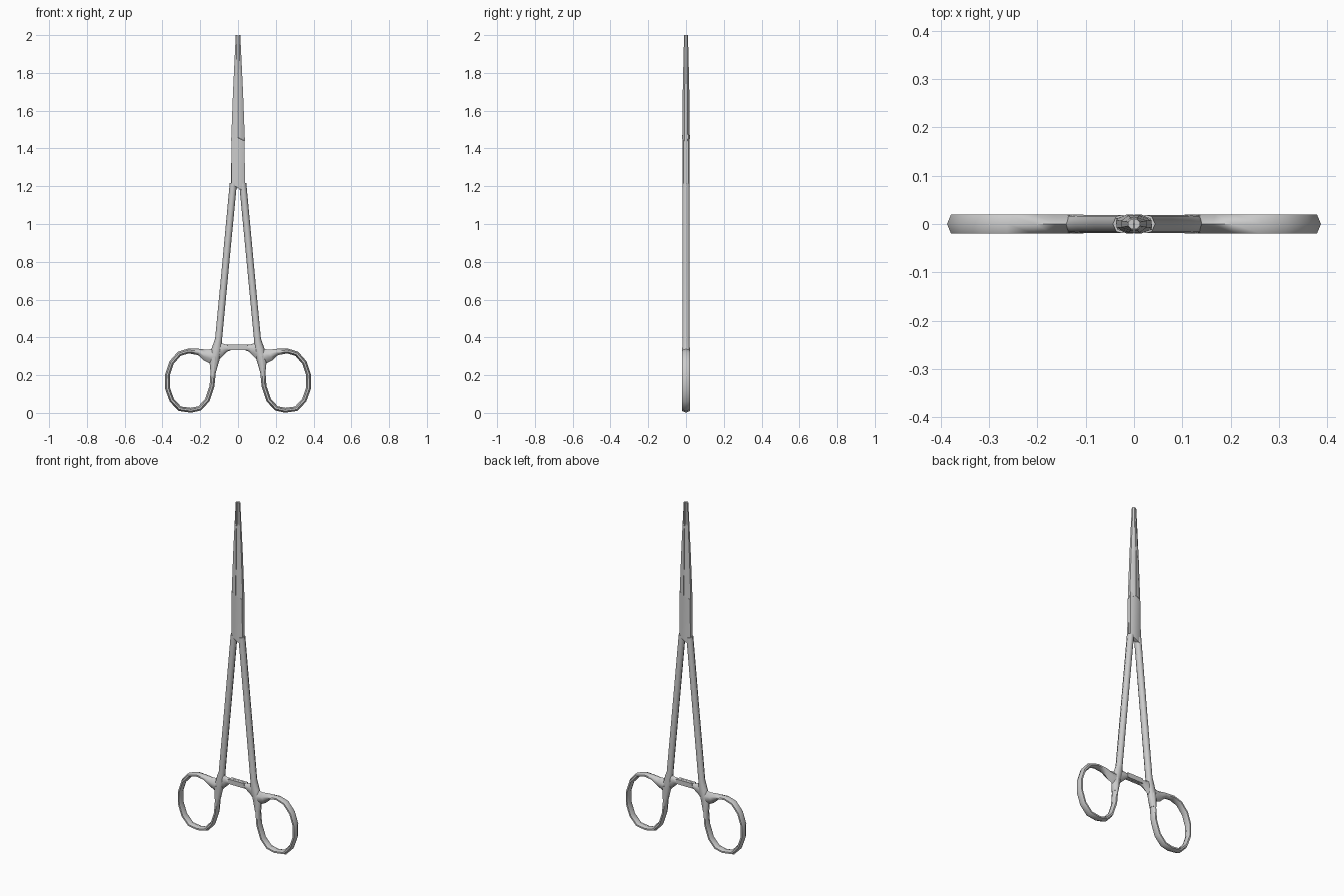
import bpy, bmesh, math
from mathutils import Vector

if "Cube" in bpy.data.objects:
    bpy.data.objects.remove(bpy.data.objects["Cube"])

steel = bpy.data.materials.new("brushed steel")
steel.diffuse_color = (0.6, 0.6, 0.6, 1)
steel.use_nodes = True
steel.node_tree.nodes["Principled BSDF"].inputs["Base Color"].default_value = steel.diffuse_color

# cross-sections: (across the path, along y)
ROUND = [(1, 0), (.62, .82), (0, 1), (-.62, .82), (-1, 0), (-.62, -.82), (0, -1), (.62, -.82)]
HEX = [(1, 0), (.35, 1), (-.35, 1), (-1, 0), (-.35, -1), (.35, -1)]
BOX = [(1, 1), (-1, 1), (-1, -1), (1, -1)]
PLATE = [(1, 1), (-1, 1), (-1, -.3), (-.45, -1), (.45, -1), (1, -.3)]
JAW = [(0, 1), (-.4, 1), (-1, .4), (-1, -.4), (-.4, -1), (0, -1)]


def loft(name, path, section, angle=50):
    """Stations are (x, z, half width, half thickness, y, slant).
    Builds the part and its twin, turned half a turn about z."""
    path = [tuple(p) + (0,) * (6 - len(p)) for p in path]
    bm = bmesh.new()
    rows = []
    for i, (x, z, w, t, y, slant) in enumerate(path):
        a, b = path[max(i - 1, 0)], path[min(i + 1, len(path) - 1)]
        d = Vector((b[0] - a[0], b[1] - a[1])).normalized()
        rows.append([bm.verts.new((x + d.y * u * w, y + v * t, z - d.x * u * w + u * slant))
                     for u, v in section])
    n = len(section)
    for r, s in zip(rows, rows[1:]):
        for k in range(n):
            bm.faces.new((r[k], r[(k + 1) % n], s[(k + 1) % n], s[k]))
    bm.faces.new(rows[0])
    bm.faces.new(rows[-1])
    bmesh.ops.recalc_face_normals(bm, faces=bm.faces)
    for side, turn in (("first", 0), ("second", math.pi)):
        me = bpy.data.meshes.new(name)
        bm.to_mesh(me)
        for v in me.vertices:
            if turn:
                v.co.x, v.co.y = -v.co.x, -v.co.y
        me.materials.append(steel)
        ob = bpy.data.objects.new(side + "_" + name, me)
        bpy.context.collection.objects.link(ob)
        bpy.ops.object.select_all(action='DESELECT')
        ob.select_set(True)
        bpy.context.view_layer.objects.active = ob
        bpy.ops.object.shade_smooth_by_angle(angle=math.radians(angle))
    bm.free()


# jaw: flat gripping face at the middle, tapering to the tip
loft("jaw", [(-.0015, 1.457, .035, .020, 0, .018), (-.0015, 1.7, .025, .0175),
             (-.0015, 1.9, .0155, .013), (-.0015, 2.0, .0105, .010)], JAW, 35)

# lap joint: front half crosses from one shank to the opposite jaw
loft("joint_plate", [(.002, 1.19, .036, .0092, -.0092, -.02),
                     (0, 1.457, .034, .0092, -.0092, -.018)], PLATE, 35)

# shank, widening at the ratchet
loft("shank", [(.025, 1.215, .019, .019), (.065, .79, .0185, .019), (.103, .39, .0185, .019),
               (.112, .34, .027, .02), (.125, .29, .029, .02), (.131, .22, .015, .02)], ROUND, 60)

# finger ring
loft("finger_ring", [(.124, .30, .022, .02), (.131, .22, .014, .02), (.138, .14, .013, .02),
                     (.163, .067, .013, .02), (.203, .024, .013, .02), (.25, .014, .013, .02),
                     (.308, .022, .013, .02), (.350, .066, .013, .02), (.373, .13, .013, .02),
                     (.374, .20, .013, .02), (.352, .266, .013, .02), (.311, .313, .013, .02),
                     (.262, .328, .013, .02), (.208, .323, .017, .02), (.172, .306, .030, .02),
                     (.135, .30, .042, .019)], HEX, 60)

# ratchet arm reaching across, with a flared root
loft("ratchet_arm", [(-.055, .347, .014, .007, -.0075), (.05, .347, .014, .007, -.0075)], BOX, 30)
loft("ratchet_root", [(.04, .346, .014, .014), (.06, .343, .019, .015),
                      (.085, .338, .034, .016), (.112, .332, .052, .014)], ROUND, 60)
